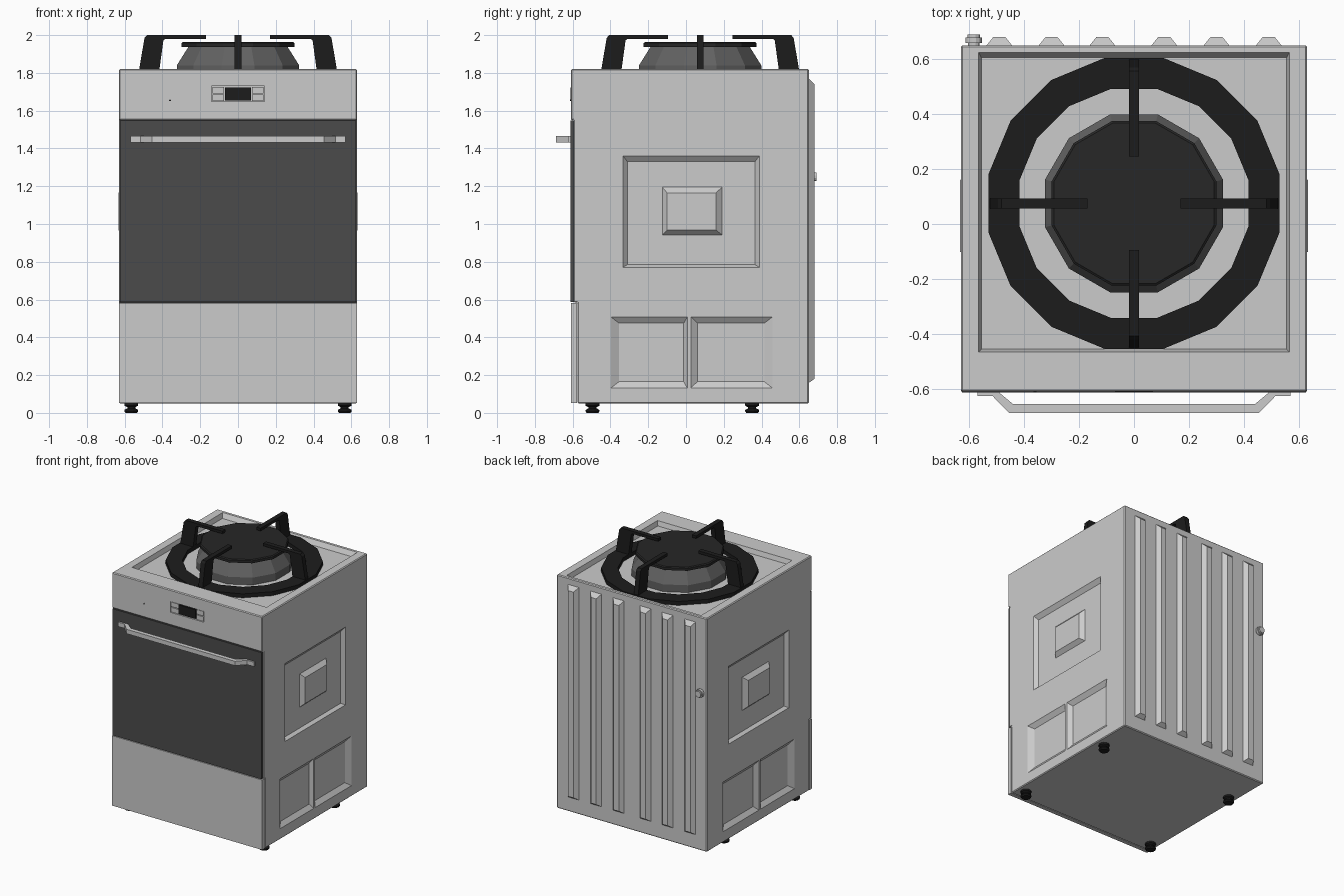
import bpy, bmesh, math
from mathutils import Matrix, Vector

if "Cube" in bpy.data.objects:
    bpy.data.objects.remove(bpy.data.objects["Cube"])

def material(name, v):
    m = bpy.data.materials.new(name)
    m.diffuse_color = (v, v, v, 1)
    m.use_nodes = True
    m.node_tree.nodes["Principled BSDF"].inputs["Base Color"].default_value = m.diffuse_color
    return m

BLACK = material("black_iron", 0.012)
CAP = material("burner_black", 0.02)
GLASS = material("door_glass", 0.07)
STEEL = material("burner_grey", 0.12)

def finish(name, bm, mat=None):
    bmesh.ops.recalc_face_normals(bm, faces=bm.faces)
    me = bpy.data.meshes.new(name)
    bm.to_mesh(me)
    bm.free()
    ob = bpy.data.objects.new(name, me)
    bpy.context.collection.objects.link(ob)
    if mat:
        me.materials.append(mat)
    return ob

def place(axis, d, a, b):
    return {'x': (d, a, b), 'y': (a, d, b), 'z': (a, b, d)}[axis]

def loft(bm, axis, d0, p0, d1, p1):
    """Solid between two matching outlines at depths d0 and d1."""
    lo = [bm.verts.new(place(axis, d0, *p)) for p in p0]
    hi = [bm.verts.new(place(axis, d1, *p)) for p in p1]
    bm.faces.new(lo)
    bm.faces.new(hi)
    n = len(lo)
    for i in range(n):
        j = (i + 1) % n
        bm.faces.new((lo[i], lo[j], hi[j], hi[i]))

def rect(a0, a1, b0, b1):
    return [(a0, b0), (a1, b0), (a1, b1), (a0, b1)]

def frustums(name, specs, mat=None):
    bm = bmesh.new()
    for axis, d0, r0, d1, r1 in specs:
        loft(bm, axis, d0, rect(*r0), d1, rect(*r1))
    return finish(name, bm, mat)

def box(name, x0, x1, y0, y1, z0, z1, mat=None):
    return frustums(name, [('z', z0, (x0, x1, y0, y1), z1, (x0, x1, y0, y1))], mat)

def prism(name, pts, axis, d0, d1, mat=None):
    bm = bmesh.new()
    loft(bm, axis, d0, pts, d1, pts)
    return finish(name, bm, mat)

def lathe(name, prof, n, centre, mat=None, closed=False, rot=None):
    bm = bmesh.new()
    rings = []
    for r, z in prof:
        rings.append([bm.verts.new((r * math.cos(2 * math.pi * (i + .5) / n),
                                    r * math.sin(2 * math.pi * (i + .5) / n), z)) for i in range(n)])
    pairs = list(zip(rings, rings[1:]))
    if closed:
        pairs.append((rings[-1], rings[0]))
    else:
        bm.faces.new(rings[0])
        bm.faces.new(rings[-1])
    for a, b in pairs:
        for i in range(n):
            j = (i + 1) % n
            bm.faces.new((a[i], a[j], b[j], b[i]))
    if rot:
        bm.transform(rot)
    bm.transform(Matrix.Translation(centre))
    return finish(name, bm, mat)

# Body: side profile with steps for door and drawer
body = prism("body", [(-.575, .05), (.65, .05), (.65, 1.82), (-.61, 1.82), (-.61, 1.55),
                      (-.595, 1.55), (-.595, .585), (-.575, .585)], 'x', -.63, .63)
bev = body.modifiers.new("bevel", 'BEVEL')
bev.width = .006
bev.segments = 1

# Recesses: hob pan, control slot, pressed side panels
cuts = [('z', 1.821, (-.565, .565, -.465, .625), 1.785, (-.555, .555, -.455, .605)),
        ('y', -.62, (-.14, .14, 1.648, 1.73), -.575, (-.14, .14, 1.648, 1.73))]
for s in (-1, 1):
    cuts += [('x', s * .631, (-.335, .39, .77, 1.362), s * .605, (-.31, .365, .785, 1.33)),
             ('x', s * .631, (-.40, .008, .13, .51), s * .605, (-.355, -.012, .165, .475)),
             ('x', s * .631, (.024, .46, .13, .51), s * .605, (.06, .415, .165, .475))]
cutter = frustums("recess_cutter", cuts)
cutter.hide_render = True
mod = body.modifiers.new("recesses", 'BOOLEAN')
mod.operation = 'DIFFERENCE'
mod.solver = 'EXACT'
mod.object = cutter
bpy.context.view_layer.objects.active = body
for name in ("bevel", "recesses"):
    bpy.ops.object.modifier_apply(modifier=name)
bpy.data.objects.remove(cutter)

# Raised centre of each side panel
for s, side in ((-1, "left"), (1, "right")):
    frustums(side + "_raised_panel",
             [('x', s * .60, (-.13, .197, .938, 1.20), s * .633, (-.10, .158, .968, 1.165))])

# Door, drawer, controls
box("oven_door", -.625, .625, -.612, -.59, .588, 1.547, GLASS)
box("drawer", -.63, .63, -.61, -.578, .052, .582)
box("control_display", -.07, .07, -.611, -.57, 1.655, 1.723, BLACK)
for s, side in ((-1, "left"), (1, "right")):
    for k, z in enumerate((1.652, 1.692)):
        box(f"{side}_button_{k + 1}", *sorted((s * .075, s * .136)), -.607, -.57, z, z + .034)
lathe("indicator", [(.005, 0), (.005, .004)], 8, (-.36, -.609, 1.655),
      BLACK, rot=Matrix.Rotation(math.pi / 2, 4, 'X'))

# Door handle: bent bar, mirrored outline
half = [(.57, -.605), (.57, -.625), (.515, -.625), (.455, -.687)]
inner = [(.44, -.655), (.50, -.605)]
outline = half + [(-x, y) for x, y in reversed(half)] + [(-x, y) for x, y in reversed(inner)] + inner
prism("door_handle", outline, 'z', 1.432, 1.465)

# Back ribs and gas inlet
frustums("back_ribs", [('y', .645, (x - .05, x + .05, .155, 1.775),
                        .68, (x - .022, x + .022, .18, 1.74)) for x in (-.49, -.30, -.115, .11, .30, .49)])
lathe("gas_inlet", [(.022, 0), (.022, .014), (.031, .014), (.031, .034), (.024, .034), (.024, .046)], 12,
      (-.583, .644, 1.25), rot=Matrix.Rotation(-math.pi / 2, 4, 'X'))

# Feet
for x in (-.565, .565):
    for y in (-.495, .35):
        lathe("foot", [(.032, 0), (.038, .008), (.038, .016), (.022, .024), (.022, .03), (.038, .038), (.038, .055)],
              12, (x, y, 0), BLACK)

# Burner
C = Vector((0, .075, 0))
lathe("burner_base", [(.335, 1.78), (.335, 1.84), (.28, 1.925), (.27, 1.94)], 12, C, STEEL)
lathe("burner_cap", [(.31, 1.938), (.31, 1.957), (.302, 1.963)], 12, C, CAP)

# Pan support: ring and four arms
lathe("grate_ring", [(.425, 1.785), (.54, 1.785), (.54, 1.815), (.425, 1.815)], 16, C, BLACK, closed=True)
arm = [(.528, 1.79), (.495, 1.985), (.482, 2.0), (.17, 2.0), (.17, 1.98), (.385, 1.98), (.395, 1.972), (.42, 1.79)]
for k in range(4):
    ob = prism(f"grate_arm_{k + 1}", arm, 'y', -.018, .018, BLACK)
    ob.location = C
    ob.rotation_euler.z = k * math.pi / 2
